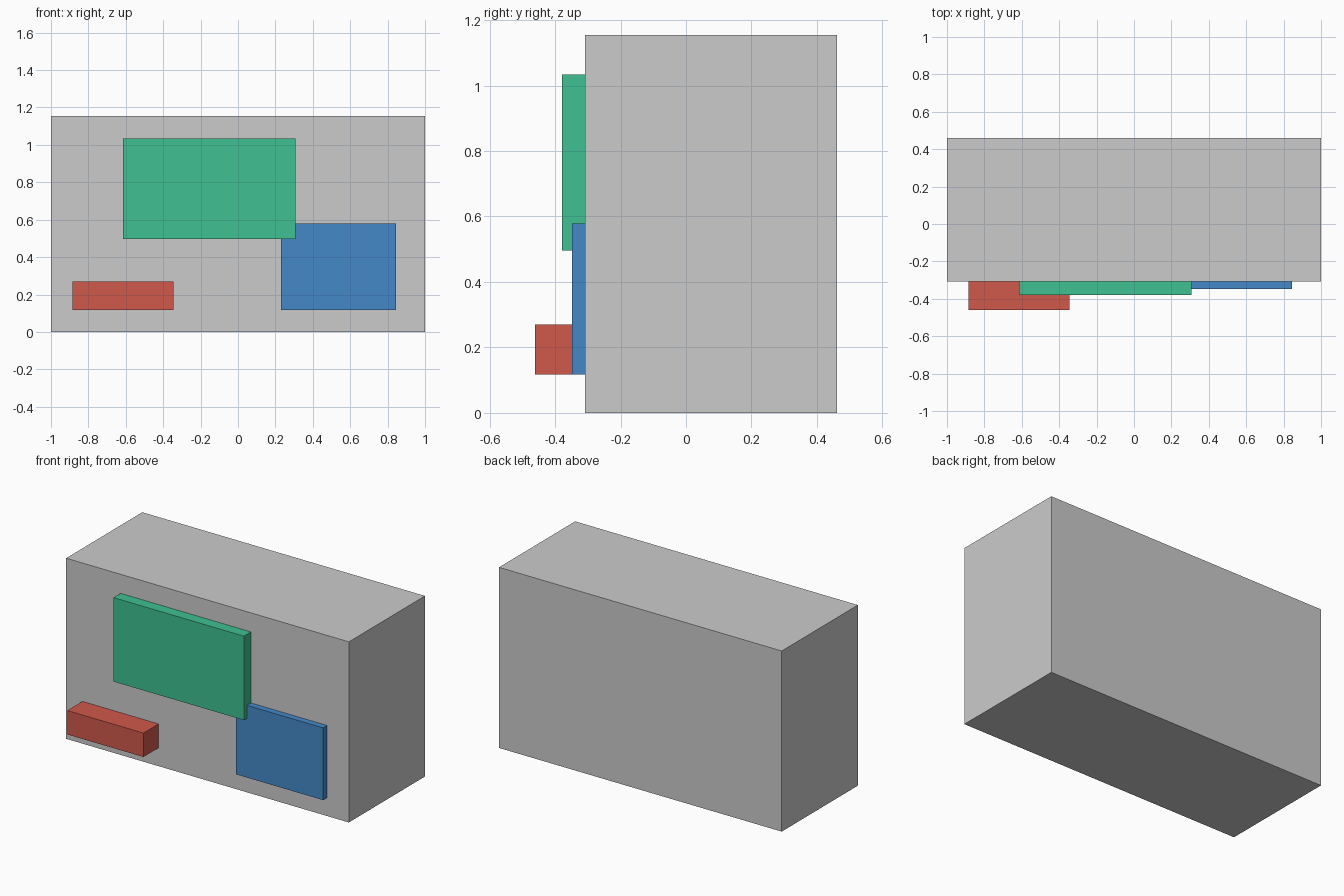
import bpy, bmesh
from mathutils import Vector

if "Cube" in bpy.data.objects:
    bpy.data.objects.remove(bpy.data.objects["Cube"])


def block(name, x, y, z, color=None):
    """Box spanning the given (min, max) ranges."""
    lo, hi = Vector((x[0], y[0], z[0])), Vector((x[1], y[1], z[1]))
    bm = bmesh.new()
    bmesh.ops.create_cube(bm, size=1)
    bmesh.ops.scale(bm, vec=hi - lo, verts=bm.verts)
    mesh = bpy.data.meshes.new(name)
    bm.to_mesh(mesh)
    bm.free()
    if color:
        mat = bpy.data.materials.new(name + "_color")
        mat.diffuse_color = (*color, 1)
        mat.use_nodes = True
        mat.node_tree.nodes["Principled BSDF"].inputs["Base Color"].default_value = mat.diffuse_color
        mesh.materials.append(mat)
    obj = bpy.data.objects.new(name, mesh)
    obj.location = (lo + hi) / 2
    bpy.context.collection.objects.link(obj)
    return obj


FRONT = -0.308  # front wall of the main body

# Main body
block("body", (-1, 1), (FRONT, 0.461), (0, 1.155))

# Panels standing proud of the front wall
block("upper_panel", (-0.615, 0.307), (-0.379, FRONT), (0.496, 1.033), (0.05, 0.53, 0.29))
block("lower_panel", (0.23, 0.846), (-0.348, FRONT), (0.117, 0.579), (0.06, 0.25, 0.58))

# Projecting ledge at the lower left
block("ledge", (-0.885, -0.346), (-0.461, FRONT), (0.117, 0.27), (0.63, 0.10, 0.07))
